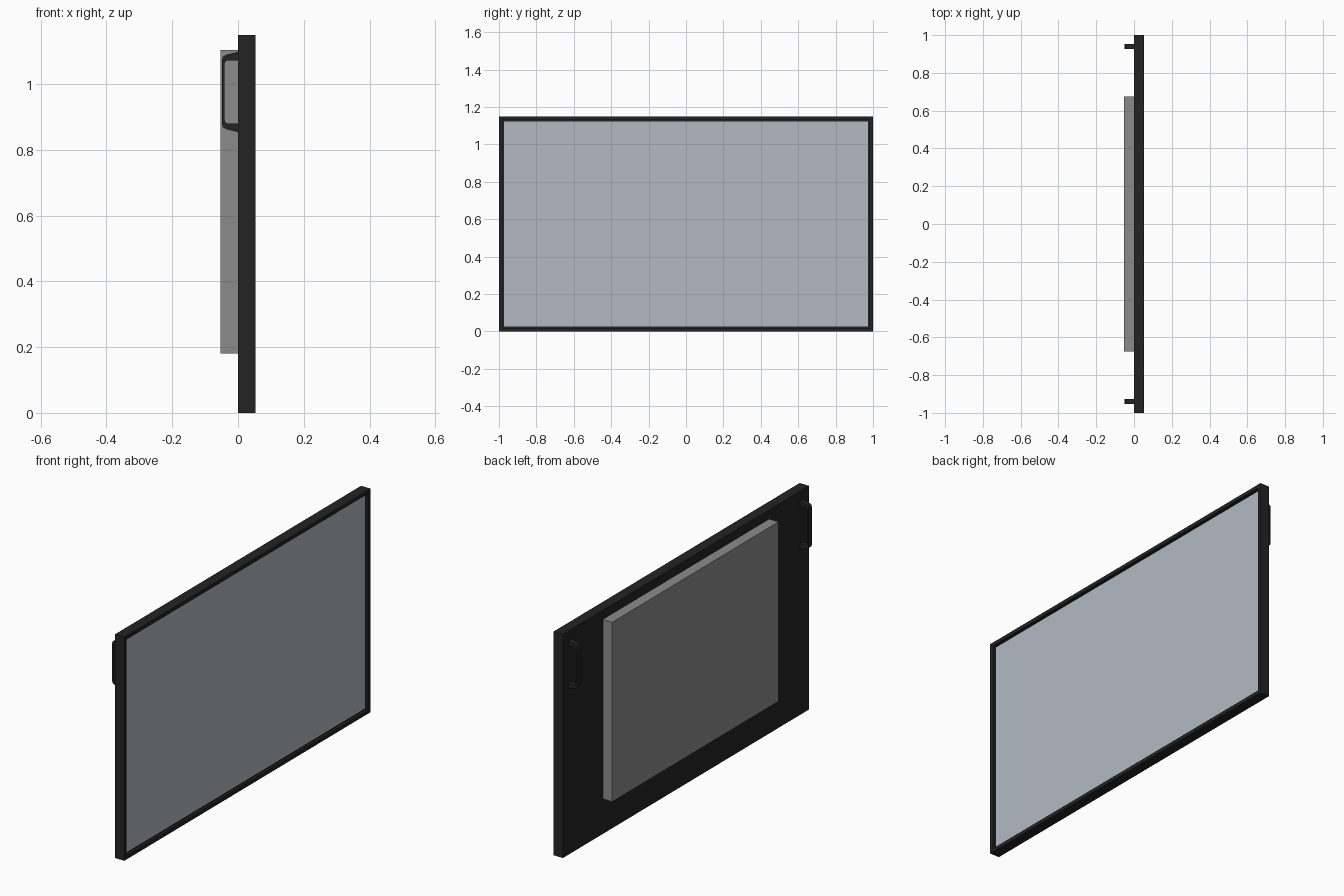
import bpy, bmesh

if "Cube" in bpy.data.objects:
    bpy.data.objects.remove(bpy.data.objects["Cube"])


def material(name, rgb):
    m = bpy.data.materials.new(name)
    m.diffuse_color = (*rgb, 1.0)
    m.use_nodes = True
    m.node_tree.nodes["Principled BSDF"].inputs["Base Color"].default_value = m.diffuse_color
    return m


BLACK = material("black_casing", (0.017, 0.017, 0.017))
GREY = material("grey_housing", (0.26, 0.26, 0.26))
GLASS = material("pale_glass", (0.45, 0.49, 0.55))


def add_object(name, bm, mat):
    bmesh.ops.recalc_face_normals(bm, faces=bm.faces)
    mesh = bpy.data.meshes.new(name)
    bm.to_mesh(mesh)
    bm.free()
    mesh.materials.append(mat)
    obj = bpy.data.objects.new(name, mesh)
    bpy.context.collection.objects.link(obj)
    return obj


def box(lo, hi):
    bm = bmesh.new()
    bmesh.ops.create_cube(bm, size=1)
    for v in bm.verts:
        for i in range(3):
            v.co[i] = hi[i] if v.co[i] > 0 else lo[i]
    return bm


FRONT, TOP, RIM, RECESS = 0.0535, 1.15, 0.027, 0.014

# casing: slab with a recessed opening on the +x side
bm = box((0, -1, 0), (FRONT, 1, TOP))
bm.normal_update()
face = max(bm.faces, key=lambda f: f.normal.x)
bmesh.ops.inset_individual(bm, faces=[face], thickness=RIM)
inner = bmesh.ops.extrude_discrete_faces(bm, faces=[face])["faces"][0]
bmesh.ops.translate(bm, verts=inner.verts, vec=(-RECESS, 0, 0))
add_object("casing", bm, BLACK)

# screen: thin plate on the recess floor
add_object("screen", box((FRONT - RECESS, -1 + RIM, RIM),
                         (FRONT - RECESS + 0.002, 1 - RIM, TOP - RIM)), GLASS)

# housing on the back
add_object("rear_housing", box((-0.0535, -0.676, 0.18), (0, 0.676, 1.103)), GREY)

# handles: half profiles (x, height from the middle), mirrored top to bottom
OUTER = [(0, 0.122), (-0.036, 0.113), (-0.045, 0.108), (-0.049, 0.098)]
INNER = [(0, 0.096), (-0.032, 0.096), (-0.039, 0.092), (-0.041, 0.085)]
MID_Z, HALF_W = 0.976, 0.013


def full(half):
    return half + [(x, -z) for x, z in reversed(half)]


for label, y in (("left", -0.94), ("right", 0.94)):
    bm = bmesh.new()
    rows = [[bm.verts.new((x, y + dy, MID_Z + z)) for x, z in full(half)]
            for half, dy in ((OUTER, -HALF_W), (OUTER, HALF_W),
                             (INNER, HALF_W), (INNER, -HALF_W))]
    for a, b in zip(rows, rows[1:] + rows[:1]):
        for i in range(len(a) - 1):
            bm.faces.new((a[i], a[i + 1], b[i + 1], b[i]))
    for i in (0, -1):
        bm.faces.new([r[i] for r in rows])
    add_object(f"{label}_handle", bm, BLACK)
